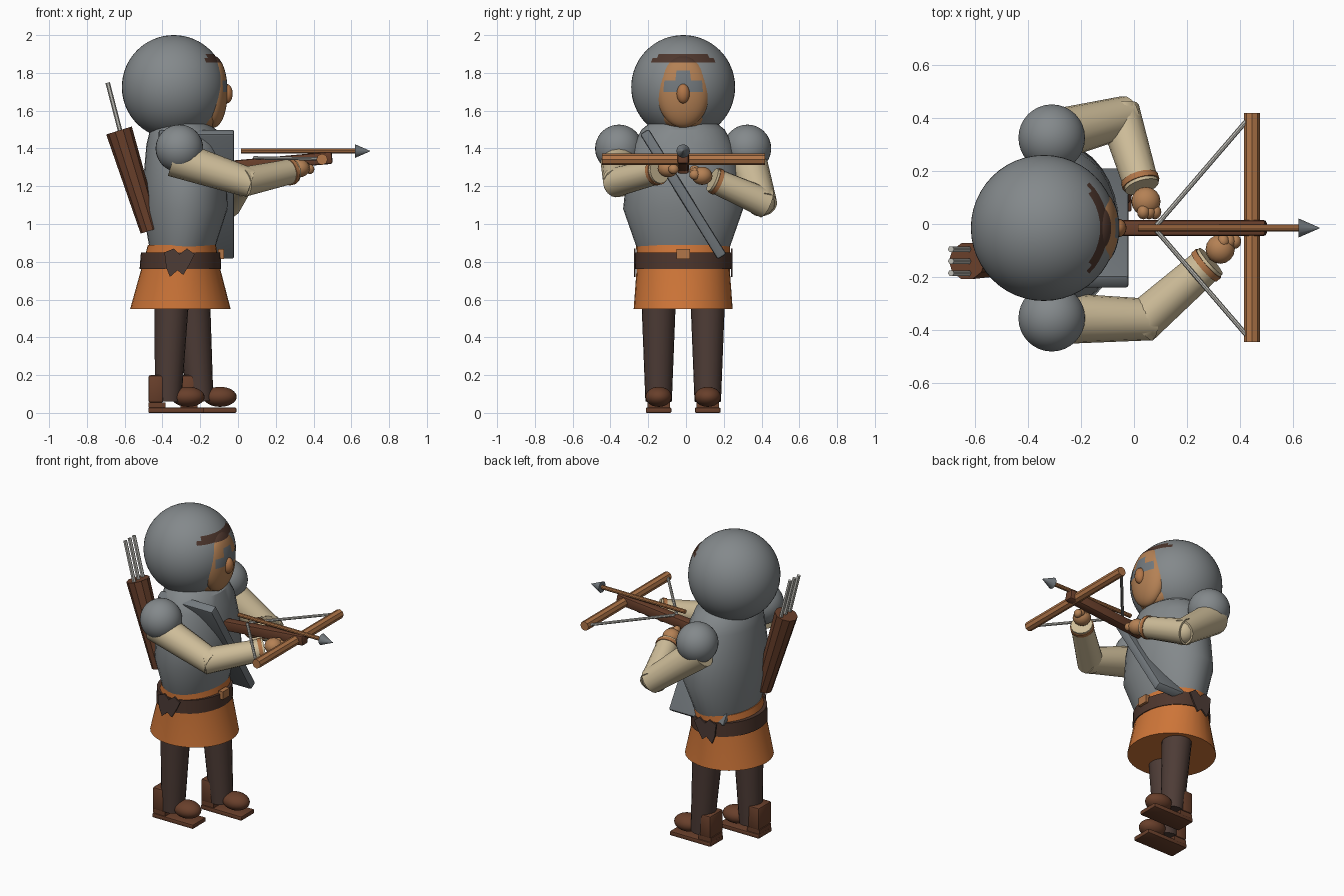
import bpy, bmesh, math
from mathutils import Vector, Matrix

cube = bpy.data.objects.get("Cube")
if cube:
    bpy.data.objects.remove(cube, do_unlink=True)

MID = -0.015  # side-to-side centre; the figure faces +x
made = []


def material(name, r, g, b):
    m = bpy.data.materials.new(name)
    m.use_nodes = True
    m.diffuse_color = (r, g, b, 1)
    m.node_tree.nodes["Principled BSDF"].inputs["Base Color"].default_value = (r, g, b, 1)
    return m


STEEL = material("steel grey", .23, .25, .26)
PLATE = material("dark steel", .17, .19, .205)
ORANGE = material("tunic orange", .62, .18, .04)
SKIN = material("skin tan", .46, .22, .09)
SLEEVE = material("sleeve cream", .62, .51, .32)
CLOTH = material("trouser brown", .075, .045, .037)
LEATHER = material("leather brown", .14, .05, .024)
BELT = material("belt brown", .075, .037, .026)
STRING = material("pale shaft", .5, .49, .45)
WOOD = material("light wood", .44, .18, .065)


def finish(name, bm, *mats):
    bmesh.ops.recalc_face_normals(bm, faces=bm.faces)
    mesh = bpy.data.meshes.new(name)
    bm.to_mesh(mesh)
    bm.free()
    for m in mats:
        mesh.materials.append(m)
    ob = bpy.data.objects.new(name, mesh)
    bpy.context.collection.objects.link(ob)
    made.append(ob)
    return ob


def ball(name, centre, radii, mat, seg=24, paint=None, extra=()):
    bm = bmesh.new()
    place = Matrix.Translation(centre) @ Matrix.Diagonal((*radii, 1))
    bmesh.ops.create_uvsphere(bm, u_segments=seg, v_segments=seg * 2 // 3, radius=1, matrix=place)
    if paint:
        for f in bm.faces:
            f.material_index = paint(f.calc_center_median())
    return finish(name, bm, mat, *extra)


def rod(name, a, b, r1, r2, mat, seg=16):
    a, b = Vector(a), Vector(b)
    d = b - a
    place = Matrix.Translation((a + b) / 2) @ d.to_track_quat('Z', 'Y').to_matrix().to_4x4()
    bm = bmesh.new()
    bmesh.ops.create_cone(bm, cap_ends=True, segments=seg, radius1=r1, radius2=r2,
                          depth=d.length, matrix=place)
    return finish(name, bm, mat)


def box(name, centre, size, mat, axis='X', angle=0, bevel=0):
    bm = bmesh.new()
    place = Matrix.Translation(centre) @ Matrix.Rotation(angle, 4, axis) @ Matrix.Diagonal((*size, 1))
    bmesh.ops.create_cube(bm, size=1, matrix=place)
    if bevel:
        bmesh.ops.bevel(bm, geom=bm.edges[:], offset=bevel, segments=2, profile=.5, affect='EDGES')
    return finish(name, bm, mat)


def stack(name, rings, mat, seg=32):
    """Closed body of oval rings: (z, centre x, radius x, radius y)."""
    bm = bmesh.new()
    loops = []
    for z, cx, rx, ry in rings:
        turn = [2 * math.pi * i / seg for i in range(seg)]
        loops.append([bm.verts.new((cx + rx * math.cos(t), MID + ry * math.sin(t), z)) for t in turn])
    for lo, hi in zip(loops, loops[1:]):
        for i in range(seg):
            j = (i + 1) % seg
            bm.faces.new((lo[i], lo[j], hi[j], hi[i]))
    bm.faces.new(loops[0])
    bm.faces.new(loops[-1])
    return finish(name, bm, mat)


# Head with a strip of hair, face with a painted nose guard, chin and nose
ball("helmet", (-.34, MID, 1.725), (.275, .275, .275), STEEL, 48,
     lambda c: int(1.85 < c.z < 1.9 and c.x > -.17), (BELT,))


def face_paint(c):
    y = abs(c.y - MID)
    if c.x < -.13:
        return 0
    if c.z > 1.855:
        return 2
    return int((y < .1 and 1.705 < c.z < 1.76) or (y < .035 and 1.7 < c.z < 1.81))


ball("face", (-.13, MID, 1.7), (.075, .14, .19), SKIN, 60, face_paint, (PLATE, BELT))
ball("chin", (-.205, MID, 1.585), (.118, .125, .09), SKIN)
ball("nose", (-.06, MID, 1.69), (.032, .035, .052), WOOD, 16)

# Torso, tunic skirt and belt
stack("torso", [(.88, -.295, .175, .248), (1.08, -.28, .225, .318), (1.25, -.28, .22, .3),
                (1.42, -.285, .2, .265), (1.5, -.29, .175, .22), (1.54, -.3, .13, .17)], STEEL)
stack("tunic_skirt", [(.55, -.305, .266, .262), (.77, -.303, .207, .246), (.89, -.297, .18, .249)], ORANGE)
stack("belt", [(.762, -.305, .216, .253), (.85, -.303, .211, .253)], BELT)
box("buckle", (-.09, MID, .842), (.03, .07, .052), WOOD)
for side, label in ((-1, "right"), (1, "left")):
    bm = bmesh.new()
    outline = [(-.39, .85), (-.34, .87), (-.31, .84), (-.27, .87), (-.23, .84), (-.26, .78),
               (-.29, .73), (-.32, .755), (-.36, .72), (-.38, .77)]
    f = bm.faces.new([bm.verts.new((x, MID + side * .252, z)) for x, z in outline])
    ext = bmesh.ops.extrude_face_region(bm, geom=[f])
    for v in ext["geom"]:
        if isinstance(v, bmesh.types.BMVert):
            v.co.y += side * .009
    finish(label + "_torn_flap", bm, CLOTH)

# Slanted slab across the body
box("chest_slab", (-.22, MID, 1.158), (.4, .055, .78), PLATE, 'X', math.atan2(.41, .66), .012)

# Legs and shoes
for label, y, top, ankle, heel in (("right", -.145, -.35, -.37, -.475), ("left", .115, -.24, -.2, -.305)):
    rod(label + "_leg", (ankle, y, .06), (top, y, .62), .07, .092, CLOTH, 20)
    box(label + "_sole", (heel + .148, y, .014), (.296, .135, .028), LEATHER, bevel=.006)
    box(label + "_heel", (heel + .045, y, .042), (.09, .12, .028), LEATHER)
    box(label + "_boot_back", (heel + .04, y, .127), (.08, .135, .145), LEATHER, bevel=.012)
    ball(label + "_toe", (heel + .21, y, .085), (.088, .07, .053), LEATHER)

# Arms: shoulder cap, sleeve, cuff, hand and fingers
arms = [("right", (-.31, -.355, 1.4), (.04, -.36, 1.225), (.29, -.14, 1.28), (.325, -.095, 1.295)),
        ("left", (-.31, .325, 1.4), (-.05, .4, 1.12), (.03, .14, 1.235), (.045, .085, 1.255))]
for label, shoulder, elbow, wrist, hand in arms:
    s, e, w, h = (Vector(p) for p in (shoulder, elbow, wrist, hand))
    ball(label + "_shoulder", s, (.126, .126, .126), STEEL, 32)
    start = s + Vector((-.03, 0, -.05))
    along = (e - start).normalized()
    fore = (w - e).normalized()
    rod(label + "_upper_sleeve", start, e + along * .03, .1, .078, SLEEVE)
    ball(label + "_elbow", e, (.074, .074, .074), SLEEVE, 16)
    rod(label + "_forearm_sleeve", e - fore * .03, w, .08, .066, SLEEVE)
    rod(label + "_cuff", w - fore * .035, w - fore * .012, .072, .072, WOOD)
    ball(label + "_hand", h, (.055, .055, .048), SKIN, 16)
    for i in range(3):
        tip = h + fore * .045 + Vector((.022 * (i - 1), 0, .012 * (1 - i)))
        ball(f"{label}_finger_{i + 1}", tip, (.024, .028, .026), SKIN, 12)

# Crossbow with strings and a loaded bolt
box("crossbow_stock", (.21, MID, 1.325), (.58, .06, .065), LEATHER, 'Y', -.09, .012)
rod("bow_limb", (.445, -.445, 1.342), (.445, .418, 1.342), .03, .03, WOOD, 8)
for side, label in ((-1, "right"), (1, "left")):
    rod(label + "_string", (.425, MID + side * .405, 1.345), (.085, MID + side * .01, 1.35),
        .009, .009, STRING, 8)
rod("bolt_shaft", (.015, MID, 1.386), (.63, MID, 1.386), .013, .013, WOOD, 10)
rod("bolt_tip", (.62, MID, 1.386), (.7, MID, 1.386), .036, .001, PLATE, 12)

# Quiver with three spare bolts
rod("quiver", (-.465, -.14, .965), (-.63, -.14, 1.495), .053, .071, LEATHER, 10)
for i in range(3):
    y = -.14 + .045 * (i - 1)
    rod(f"spare_bolt_{i + 1}", (-.6, y, 1.4), (-.69, y, 1.748), .012, .012, STRING, 6)

# Smooth rounded parts, keep hard edges
for ob in bpy.context.selected_objects:
    ob.select_set(False)
for ob in made:
    ob.select_set(True)
bpy.context.view_layer.objects.active = made[0]
bpy.ops.object.shade_smooth_by_angle(angle=math.radians(32))
